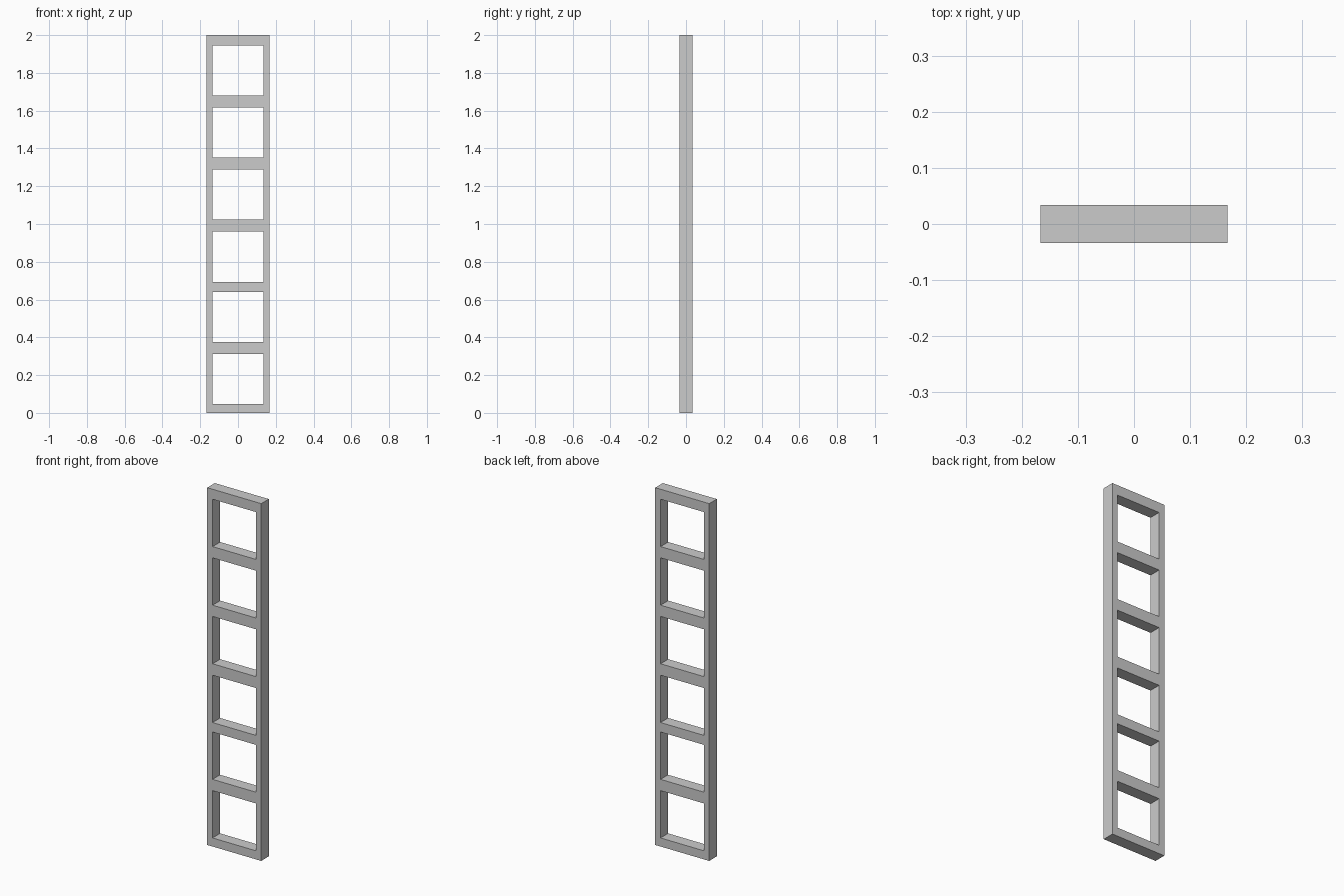
import bpy, bmesh

if "Cube" in bpy.data.objects:
    bpy.data.objects.remove(bpy.data.objects["Cube"])

WIDTH, DEPTH, HEIGHT = 0.334, 0.067, 2.0
OPEN_W, OPEN_H = 0.268, 0.265
OPEN_BOTTOMS = [0.048, 0.376, 0.694, 1.023, 1.351, 1.679]

# Grid lines of the front face: two rails, seven rungs, six openings
xs = [-WIDTH / 2, -OPEN_W / 2, OPEN_W / 2, WIDTH / 2]
zs = [0.0]
for z in OPEN_BOTTOMS:
    zs += [z, z + OPEN_H]
zs.append(HEIGHT)

# Front face, leaving the openings empty
bm = bmesh.new()
grid = [[bm.verts.new((x, -DEPTH / 2, z)) for x in xs] for z in zs]
for r in range(len(zs) - 1):
    for c in range(3):
        if c == 1 and r % 2 == 1:
            continue
        bm.faces.new((grid[r][c], grid[r][c + 1], grid[r + 1][c + 1], grid[r + 1][c]))

# Extrude through the depth, keeping the front face
ret = bmesh.ops.extrude_face_region(bm, geom=bm.faces[:], use_keep_orig=True)
moved = [g for g in ret["geom"] if isinstance(g, bmesh.types.BMVert)]
bmesh.ops.translate(bm, verts=moved, vec=(0, DEPTH, 0))
bmesh.ops.recalc_face_normals(bm, faces=bm.faces[:])

# Ladder-shaped frame
mesh = bpy.data.meshes.new("ladder_frame")
bm.to_mesh(mesh)
bm.free()
bpy.context.collection.objects.link(bpy.data.objects.new("ladder_frame", mesh))
